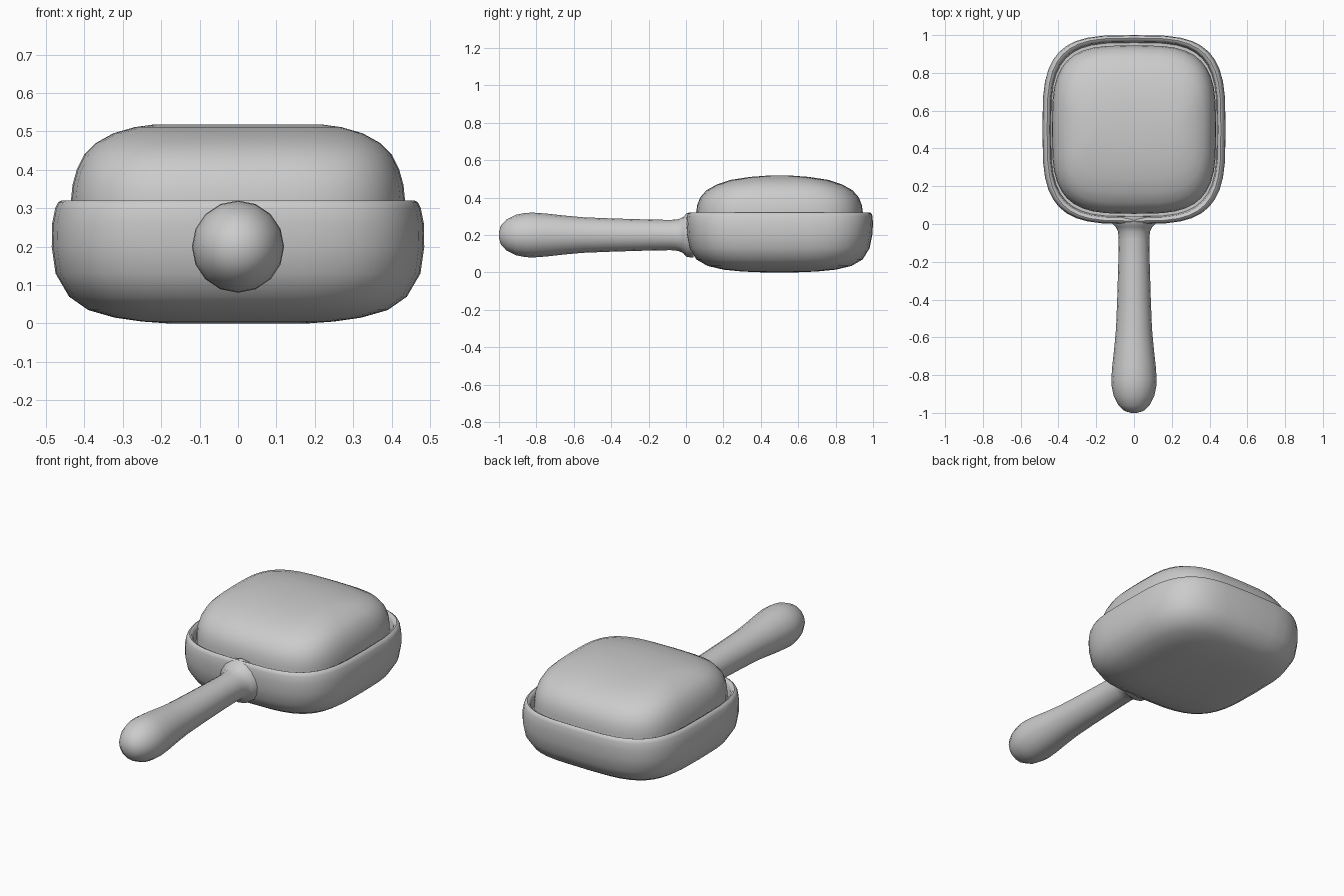
import bpy, bmesh, math
from mathutils import Vector

if "Cube" in bpy.data.objects:
    bpy.data.objects.remove(bpy.data.objects["Cube"])

grey = bpy.data.materials.new("plain grey")
grey.use_nodes = True
grey.diffuse_color = (0.6, 0.6, 0.6, 1)
grey.node_tree.nodes["Principled BSDF"].inputs["Base Color"].default_value = (0.6, 0.6, 0.6, 1)


def power(v, n):
    return math.copysign(abs(v) ** (2 / n), v)


def loft(name, rings, count, exponent, place):
    """Skin a closed shell over rings of (height, half width, half depth)."""
    bm = bmesh.new()
    loops = []
    for h, rx, ry in rings:
        loop = []
        for i in range(count):
            a = math.tau * i / count
            u, v = rx * power(math.cos(a), exponent), ry * power(math.sin(a), exponent)
            loop.append(bm.verts.new(place(u, v, h)))
        loops.append(loop)
    for low, high in zip(loops, loops[1:]):
        for i in range(count):
            j = (i + 1) % count
            bm.faces.new((low[i], low[j], high[j], high[i]))
    for loop in (loops[0], loops[-1]):
        bm.faces.new(loop)
    bmesh.ops.recalc_face_normals(bm, faces=bm.faces)
    mesh = bpy.data.meshes.new(name)
    bm.to_mesh(mesh)
    bm.free()
    mesh.materials.append(grey)
    obj = bpy.data.objects.new(name, mesh)
    bpy.context.collection.objects.link(obj)
    bpy.ops.object.select_all(action="DESELECT")
    obj.select_set(True)
    bpy.context.view_layer.objects.active = obj
    bpy.ops.object.shade_smooth_by_angle(angle=math.radians(50))
    return obj


def upright(u, v, h):
    return Vector((u, 0.5 + v, h))


def lengthwise(u, v, h):
    return Vector((u, h, 0.2 + v))


# Rounded tray with a rim that folds down into a groove
tray = [(0, 0.18, 0.08), (0.005, 0.25, 0.2), (0.015, 0.32, 0.3), (0.035, 0.39, 0.385),
        (0.07, 0.44, 0.445), (0.13, 0.475, 0.482), (0.2, 0.485, 0.496), (0.26, 0.484, 0.5),
        (0.3, 0.476, 0.497), (0.315, 0.469, 0.492), (0.32, 0.46, 0.484),
        (0.315, 0.45, 0.474), (0.3, 0.445, 0.466), (0.25, 0.44, 0.46)]
loft("tray", tray, 40, 3.5, upright)

# Domed cushion sitting in the tray, with a ridge across its middle
cushion = [(0.25, 0.435, 0.446), (0.32, 0.435, 0.446), (0.36, 0.431, 0.44), (0.4, 0.42, 0.425),
           (0.44, 0.4, 0.39), (0.47, 0.37, 0.335), (0.495, 0.325, 0.26),
           (0.511, 0.27, 0.155), (0.518, 0.22, 0.06)]
loft("cushion", cushion, 40, 3.4, upright)

# Turned handle with a swollen grip and a flared root
handle = [(-1, 0.015), (-0.99, 0.05), (-0.96, 0.083), (-0.91, 0.108), (-0.86, 0.118),
          (-0.82, 0.12), (-0.75, 0.115), (-0.65, 0.104), (-0.55, 0.095), (-0.4, 0.089),
          (-0.2, 0.083), (-0.08, 0.081), (-0.04, 0.085), (-0.015, 0.097), (0.005, 0.118),
          (0.04, 0.12)]
loft("handle", [(y, r, r) for y, r in handle], 16, 2, lengthwise)
